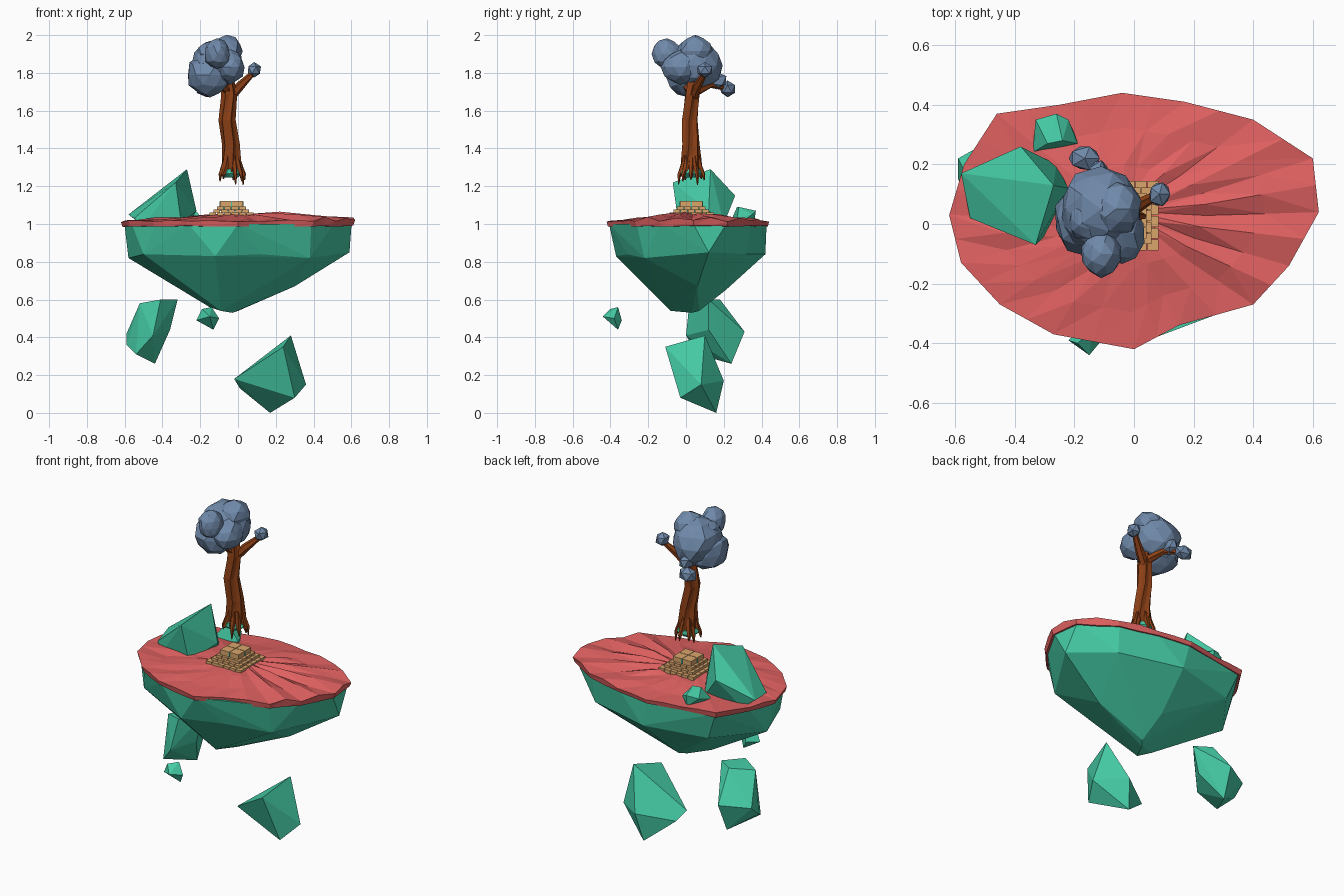
import bpy, bmesh, math, random
from mathutils import Vector, Matrix

if "Cube" in bpy.data.objects:
    bpy.data.objects.remove(bpy.data.objects["Cube"])

random.seed(4)


def material(name, rgb):
    m = bpy.data.materials.new(name)
    m.diffuse_color = (*rgb, 1)
    m.use_nodes = True
    m.node_tree.nodes["Principled BSDF"].inputs["Base Color"].default_value = m.diffuse_color
    return m


STONE = material("green_stone", (0.06, 0.60, 0.38))
GRASS = material("red_grass", (0.75, 0.12, 0.12))
BRICK = material("sandstone", (0.70, 0.38, 0.15))
BARK = material("bark", (0.26, 0.05, 0.008))
LEAF = material("leaf", (0.16, 0.25, 0.40))


def finish(name, bm, mat):
    bmesh.ops.recalc_face_normals(bm, faces=bm.faces)
    me = bpy.data.meshes.new(name)
    bm.to_mesh(me)
    bm.free()
    me.materials.append(mat)
    ob = bpy.data.objects.new(name, me)
    bpy.context.collection.objects.link(ob)
    return ob


def rock(name, pts):
    """Faceted stone: convex hull of a few corner points."""
    bm = bmesh.new()
    for p in pts:
        bm.verts.new(p)
    r = bmesh.ops.convex_hull(bm, input=bm.verts)
    junk = set(r["geom_interior"]) | set(r["geom_unused"])
    bmesh.ops.delete(bm, geom=[g for g in junk if isinstance(g, bmesh.types.BMVert)], context='VERTS')
    return finish(name, bm, STONE)


def bridge(bm, a, b):
    n = len(a)
    for i in range(n):
        j = (i + 1) % n
        bm.faces.new((a[i], a[j], b[j]))
        bm.faces.new((a[i], b[j], b[i]))


def tube(bm, path, radii, sides, ridge=0.0):
    """Tapered limb along a path; ridge makes alternating grooves."""
    path = [Vector(p) for p in path]
    rings = []
    for k, p in enumerate(path):
        d = path[min(k + 1, len(path) - 1)] - path[max(k - 1, 0)]
        q = Vector((0, 0, 1)).rotation_difference(d)
        ring = []
        for i in range(sides):
            a = 2 * math.pi * i / sides + 0.15 * k
            r = radii[k] * (1 + (ridge if i % 2 else -ridge))
            ring.append(bm.verts.new(p + q @ Vector((r * math.cos(a), r * math.sin(a), 0))))
        rings.append(ring)
    for a, b in zip(rings, rings[1:]):
        bridge(bm, a, b)
    bm.faces.new(rings[0])
    bm.faces.new(rings[-1])


# Island outline, counter-clockwise from the right
OUT = [(.62, .04), (.60, .22), (.40, .35), (.17, .41), (-.04, .44), (-.25, .40), (-.46, .37),
       (-.57, .2), (-.62, .03), (-.58, -.13), (-.45, -.27), (-.27, -.37), (0, -.42),
       (.15, -.34), (.40, -.27), (.52, -.14)]

# Island rock body
rock("island_rock", [(x * .97, y * .97, 1.0) for x, y in OUT] + [
    (-.58, .06, .82), (-.50, -.18, .84), (.59, .12, .85), (-.12, -.37, .83), (.12, -.31, .84),
    (.38, -.22, .82), (.0, .42, .84), (-.38, .33, .83), (.38, .32, .84), (.3, .06, .67),
    (-.02, .21, .65), (-.15, -.03, .56), (-.09, -.08, .54), (-.03, .03, .53), (.0, .07, .54)])

# Grass cap: subdivided outline, drooping lip, radial ridges on the right
bm = bmesh.new()
fine = []
for i, (x, y) in enumerate(OUT):
    u, v = OUT[(i + 1) % len(OUT)]
    fine += [(x, y), ((x + u) / 2, (y + v) / 2)]
C = Vector((-.03, .02))
rings = []
for s, z, amp in ((.90, .985, 0), (.985, .988, .004), (1, 1.015, .005), (.72, 1.025, .009),
                  (.42, 1.038, .006), (.16, 1.052, .003)):
    ring = []
    for i, (x, y) in enumerate(fine):
        p = C + (Vector((x, y)) - C) * s
        east = max(0, x / .62) if s > .3 and z > 1 else 0
        h = z + random.uniform(-amp, amp) + east * (.012 + (.012 if i % 2 else -.010))
        ring.append(bm.verts.new((p.x, p.y, h)))
    rings.append(ring)
for a, b in zip(rings, rings[1:]):
    bridge(bm, a, b)
bm.faces.new(rings[0])
bm.faces.new(rings[-1])
finish("grass_cap", bm, GRASS)

# Stones on top and floating stones below
rock("large_top_rock", [(-.58, .17, 1.05), (-.55, .02, 1.03), (-.38, .26, 1.15), (-.27, .13, 1.29),
                        (-.33, -.07, 1.22), (-.22, .12, 1.07), (-.30, -.04, 1.0), (-.50, .18, .99),
                        (-.26, .2, 1.0), (-.50, .0, .99)])
rock("small_top_rock", [(-.34, .24, 1.02), (-.33, .35, 1.06), (-.26, .37, 1.07), (-.22, .35, 1.05),
                        (-.19, .27, 1.03), (-.29, .27, 1.09), (-.24, .28, 1.09), (-.33, .24, 1.0),
                        (-.19, .28, 1.0), (-.26, .36, 1.0)])
rock("left_floating_rock", [(-.32, .12, .60), (-.41, .02, .60), (-.41, .18, .60), (-.52, .08, .58),
                            (-.59, .22, .42), (-.59, .15, .36), (-.54, .06, .31), (-.44, .24, .26),
                            (-.36, .12, .44), (-.43, .31, .43), (-.45, .0, .41)])
rock("right_floating_rock", [(-.02, .02, .18), (.28, .10, .41), (.24, -.11, .35), (.36, .08, .15),
                             (.30, -.03, .08), (.17, .16, .0), (.01, .08, .13), (.20, .20, .17)])
rock("small_floating_rock", [(-.22, -.39, .49), (-.14, -.36, .56), (-.10, -.38, .50), (-.15, -.44, .51),
                             (-.13, -.36, .44), (-.19, -.40, .55), (-.16, -.34, .49)])


# Stepped brick platform: frames of bricks, topped by a 2 x 2 slab
def box(bm, c, size):
    bmesh.ops.create_cube(bm, size=1, matrix=Matrix.Translation(c) @ Matrix.Diagonal((*size, 1)))


bm = bmesh.new()
cx, cy = -.035, .028
for half, z0, z1, n in ((.118, 1.03, 1.062, 6), (.096, 1.06, 1.077, 5), (.078, 1.075, 1.093, 4), (.062, 1.09, 1.122, 2)):
    w = 2 * half / n
    for i in range(n):
        for j in range(n):
            if i in (0, n - 1) or j in (0, n - 1):
                box(bm, (cx - half + w * (i + .5), cy - half + w * (j + .5), (z0 + z1) / 2),
                    (w - .003, w - .003, z1 - z0))
finish("brick_steps", bm, BRICK)

# Green inlay in the slab joints
bm = bmesh.new()
box(bm, (cx, cy, 1.095), (.006, .126, .05))
box(bm, (cx, cy, 1.095), (.126, .006, .05))
finish("step_inlay", bm, STONE)

# Trunk, branches and hanging roots
bm = bmesh.new()
tube(bm, [(-.033, .028, 1.275), (-.035, .028, 1.34), (-.037, .026, 1.42), (-.058, .02, 1.55),
          (-.047, .033, 1.68), (-.06, .04, 1.80)], [.052, .048, .042, .040, .037, .03], 12, .14)
tube(bm, [(-.04, .04, 1.67), (.01, .06, 1.73), (.08, .10, 1.80)], [.025, .024, .014], 6)
tube(bm, [(-.05, .05, 1.70), (-.10, .13, 1.74), (-.15, .21, 1.72)], [.025, .02, .014], 6)
tube(bm, [(-.05, .03, 1.70), (-.10, -.02, 1.76), (-.12, -.08, 1.86)], [.025, .02, .012], 6)
for i in range(9):
    a = 2 * math.pi * i / 9 + random.uniform(-.2, .2)
    dx, dy = math.cos(a), math.sin(a)
    tip = 1.235 + random.uniform(-.03, .025)
    tube(bm, [(-.034 + dx * r, .027 + dy * r, z) for r, z in
              ((.033, 1.36), (.048, 1.30), (.066, 1.262), (.070, tip))],
         [.012, .015, .011, .003], 5)
finish("tree_trunk", bm, BARK)

# Clod of stone held by the roots
rock("root_stone", [(-.034 + r * math.cos(a), .027 + r * math.sin(a), z)
                    for r, z in ((.055, 1.29), (.062, 1.268), (.035, 1.245))
                    for a in [k * math.pi / 3.5 + z * 9 for k in range(7)]])

# Foliage clumps
bm = bmesh.new()
for c, size, sub in (((-.11, .05, 1.84), (.145, .145, .135), 2), ((-.15, .02, 1.79), (.12, .13, .12), 2),
                     ((-.11, -.10, 1.90), (.07, .08, .08), 2), ((-.06, .05, 1.915), (.085, .09, .085), 2),
                     ((-.04, -.03, 1.83), (.075, .10, .09), 2), ((-.16, .02, 1.90), (.06, .08, .06), 2),
                     ((.085, .10, 1.815), (.04, .045, .042), 1),
                     ((-.165, .22, 1.715), (.058, .045, .045), 1), ((-.12, .16, 1.76), (.04, .06, .05), 1)):
    r = bmesh.ops.create_icosphere(bm, subdivisions=sub, radius=1,
                                   matrix=Matrix.Translation(c) @ Matrix.Diagonal((*size, 1)))
    for v in r["verts"]:
        v.co = Vector(c) + (v.co - Vector(c)) * random.uniform(.92, 1.05)
finish("foliage", bm, LEAF)
